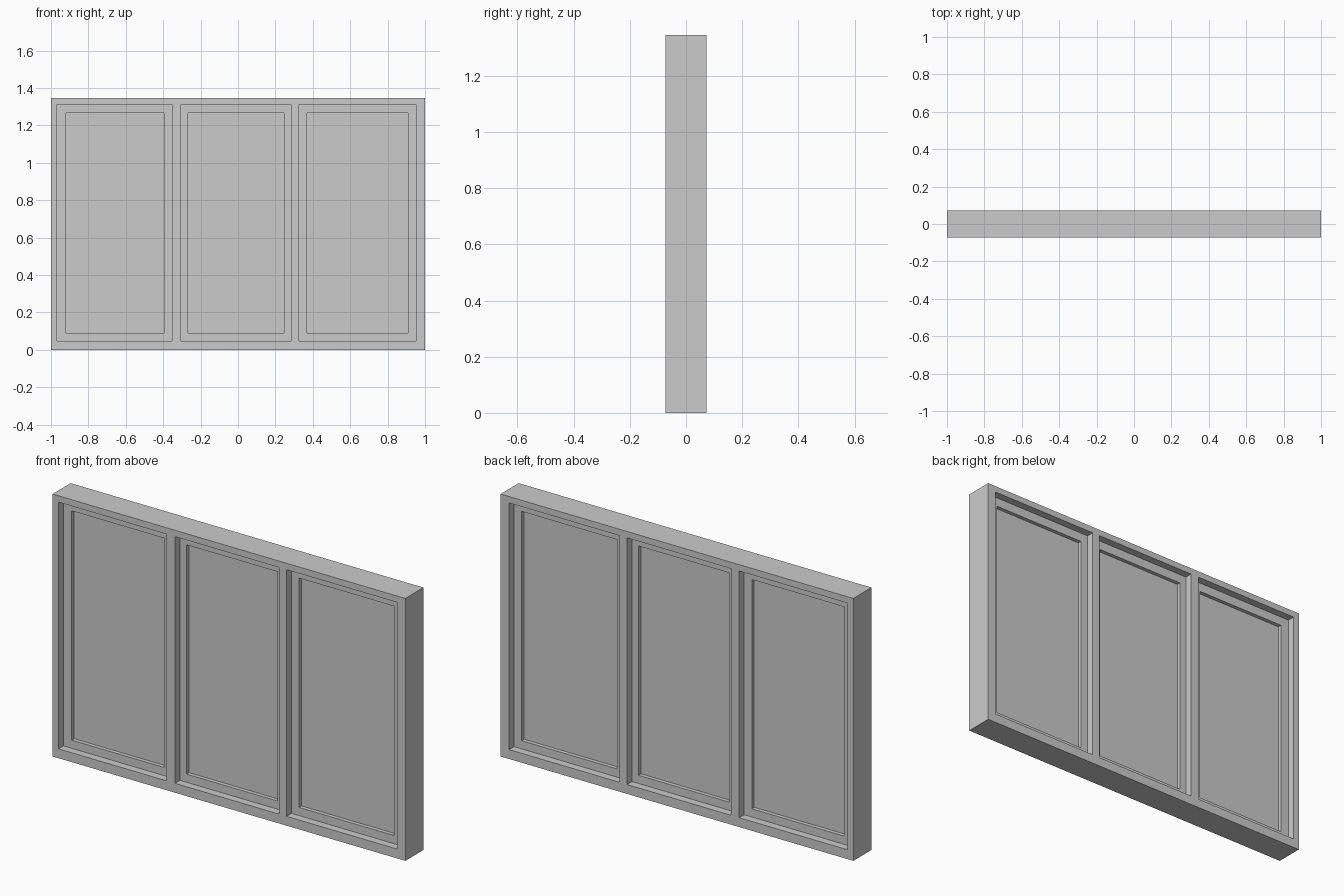
import bpy, math

if "Cube" in bpy.data.objects:
    bpy.data.objects.remove(bpy.data.objects["Cube"])

HEIGHT = 1.345
FRAME_DEPTH, SASH_DEPTH, GLASS_DEPTH = 0.146, 0.066, 0.026
OPEN_Z, PANE_Z = (0.048, 1.312), (0.09, 1.265)
# name, opening x range, pane x range
BAYS = [
    ("left", (-0.967, -0.353), (-0.92, -0.396)),
    ("middle", (-0.306, 0.283), (-0.268, 0.247)),
    ("right", (0.327, 0.952), (0.369, 0.909)),
]


def panel(name, depth, outline, holes=()):
    """Upright rectangular plate with rectangular holes, extruded along y."""
    curve = bpy.data.curves.new(name, 'CURVE')
    curve.dimensions = '2D'
    curve.fill_mode = 'BOTH'
    curve.extrude = depth / 2
    for (x0, x1), (z0, z1) in [outline, *holes]:
        spline = curve.splines.new('POLY')
        spline.points.add(3)
        corners = [(x0, z0), (x1, z0), (x1, z1), (x0, z1)]
        for point, (x, z) in zip(spline.points, corners):
            point.co = (x, z, 0, 1)
        spline.use_cyclic_u = True
        spline.use_smooth = False
    obj = bpy.data.objects.new(name, curve)
    bpy.context.collection.objects.link(obj)
    obj.rotation_euler.x = math.pi / 2
    bpy.ops.object.select_all(action='DESELECT')
    obj.select_set(True)
    bpy.context.view_layer.objects.active = obj
    bpy.ops.object.convert(target='MESH')
    return bpy.context.object


# outer frame with two mullions
panel("window_frame", FRAME_DEPTH, ((-1, 1), (0, HEIGHT)),
      [(open_x, OPEN_Z) for _, open_x, _ in BAYS])

# recessed sash and glass in each bay
for side, open_x, pane_x in BAYS:
    panel(f"{side}_sash", SASH_DEPTH, (open_x, OPEN_Z), [(pane_x, PANE_Z)])
    panel(f"{side}_glass", GLASS_DEPTH, (pane_x, PANE_Z))
